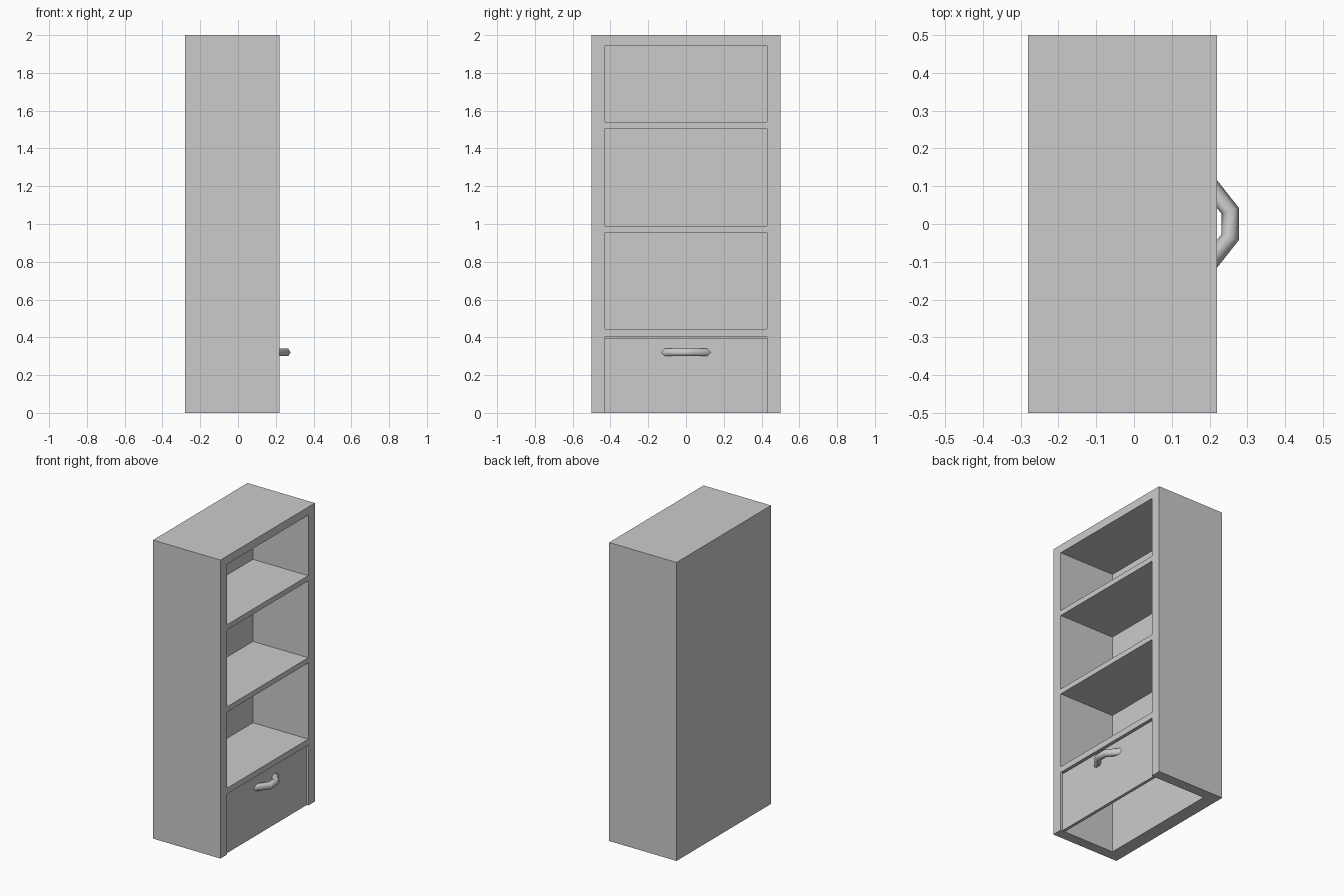
import bpy, bmesh
from math import cos, sin, pi
from mathutils import Vector

if "Cube" in bpy.data.objects:
    bpy.data.objects.remove(bpy.data.objects["Cube"])


def box(name, lo, hi):
    bm = bmesh.new()
    bmesh.ops.create_cube(bm, size=1)
    for v in bm.verts:
        v.co = Vector([lo[i] + (v.co[i] + 0.5) * (hi[i] - lo[i]) for i in range(3)])
    return finish(name, bm)


def finish(name, bm):
    bmesh.ops.recalc_face_normals(bm, faces=bm.faces)
    me = bpy.data.meshes.new(name)
    bm.to_mesh(me)
    bm.free()
    ob = bpy.data.objects.new(name, me)
    bpy.context.collection.objects.link(ob)
    return ob


# Cabinet carcass: solid block with the compartments cut out of the +x side
carcass = box("cabinet_carcass", (-0.28, -0.5, 0), (0.22, 0.5, 2))
BACK, HALF = -0.19, 0.43
bpy.context.view_layer.objects.active = carcass
# The lowest compartment is open underneath
for z0, z1 in [(-0.1, 0.405), (0.445, 0.955), (0.99, 1.505), (1.54, 1.945)]:
    cutter = box("compartment_cutter", (BACK, -HALF, z0), (0.4, HALF, z1))
    cutter.hide_render = True
    mod = carcass.modifiers.new("compartment", 'BOOLEAN')
    mod.operation = 'DIFFERENCE'
    mod.solver = 'EXACT'
    mod.object = cutter
    bpy.ops.object.modifier_apply(modifier=mod.name)
    bpy.data.objects.remove(cutter)

# Drawer front, slightly recessed
box("drawer_front", (0.188, -0.428, 0), (0.208, 0.428, 0.397))

# Drawer handle: bent six-sided tube, rings given as (outer xy, inner xy)
half_path = [((0.20, 0.141), (0.20, 0.067)), ((0.278, 0.042), (0.232, 0.027))]
path = half_path + [tuple((x, -y) for x, y in ring) for ring in reversed(half_path)]
bm = bmesh.new()
rings = []
for outer, inner in path:
    o, i = Vector((*outer, 0.32)), Vector((*inner, 0.32))
    rings.append([bm.verts.new((o + i) / 2 + (o - i) / 2 * cos(k * pi / 3)
                               + Vector((0, 0, 0.023 * sin(k * pi / 3))))
                  for k in range(6)])
for a, b in zip(rings, rings[1:]):
    for k in range(6):
        n = (k + 1) % 6
        bm.faces.new((a[k], a[n], b[n], b[k]))
bm.faces.new(rings[0])
bm.faces.new(rings[-1])
handle = finish("drawer_handle", bm)
for p in handle.data.polygons:
    p.use_smooth = len(p.vertices) == 4
